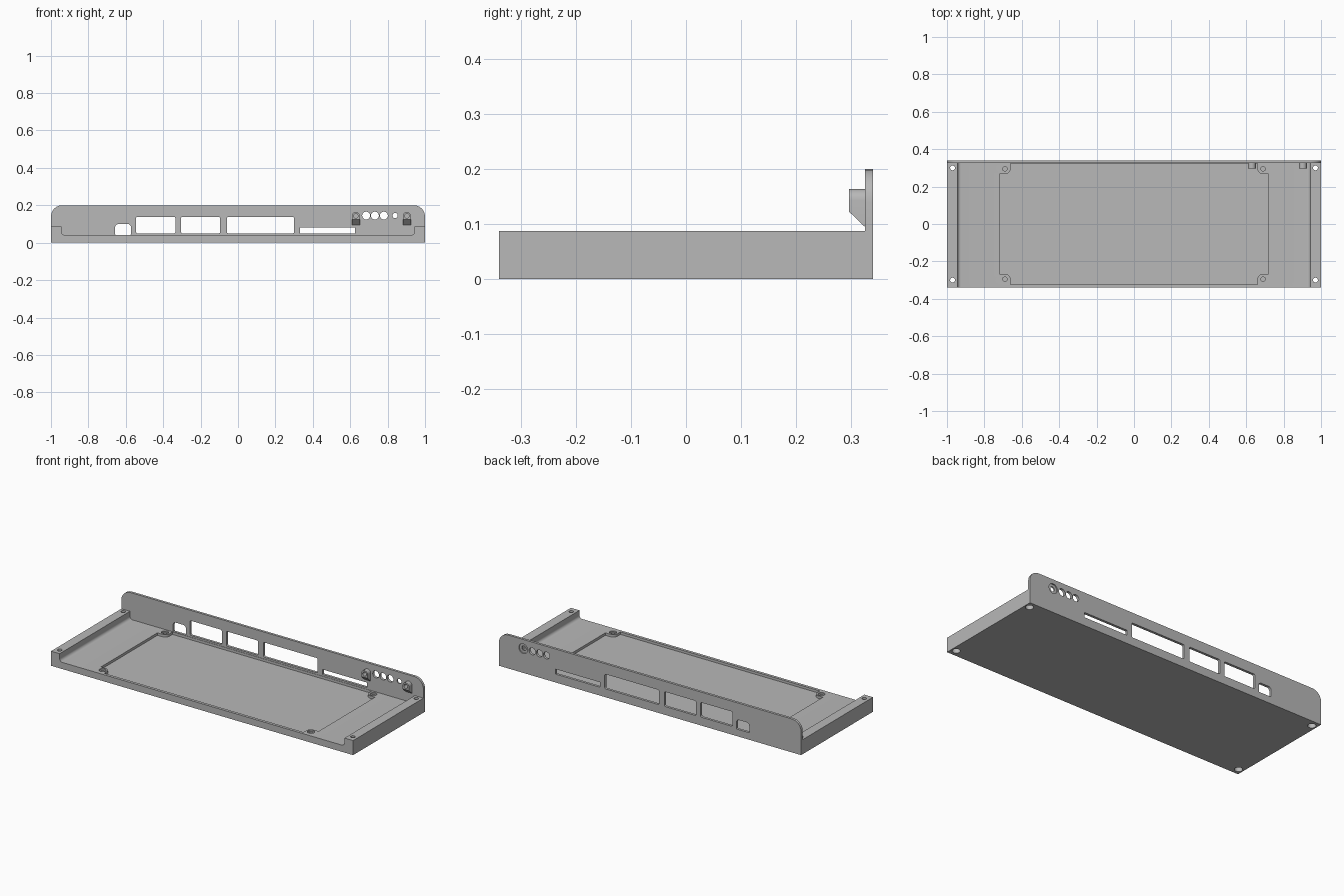
import bpy
import bmesh
import math
from mathutils import Vector

cube = bpy.data.objects.get("Cube")
if cube:
    bpy.data.objects.remove(cube, do_unlink=True)

grey = bpy.data.materials.new("matte grey")
grey.use_nodes = True
COLOUR = (0.48, 0.48, 0.48, 1)
grey.diffuse_color = COLOUR
grey.node_tree.nodes["Principled BSDF"].inputs["Base Color"].default_value = COLOUR


def outline(corners, steps=6):
    """Closed outline from (u, v, radius) corners, square ones may be rounded."""
    pts = []
    for i, (u, v, r) in enumerate(corners):
        p = Vector((u, v))
        if r == 0:
            pts.append(p)
            continue
        a = (Vector(corners[i - 1][:2]) - p).normalized()
        b = (Vector(corners[(i + 1) % len(corners)][:2]) - p).normalized()
        for k in range(steps + 1):
            t = math.pi / 2 * k / steps
            pts.append(p + r * ((1 - math.sin(t)) * a + (1 - math.cos(t)) * b))
    return pts


def rect(u0, u1, v0, v1, low=0, high=0):
    return outline([(u0, v0, low), (u1, v0, low), (u1, v1, high), (u0, v1, high)])


def circle(u, v, r, n=32):
    return [Vector((u + r * math.cos(math.tau * k / n), v + r * math.sin(math.tau * k / n)))
            for k in range(n)]


def prism(name, pts, axis, lo, hi):
    """Extrude a 2D outline along an axis between lo and hi."""
    place = {"x": lambda p, w: (w, p.x, p.y),
             "y": lambda p, w: (p.x, w, p.y),
             "z": lambda p, w: (p.x, p.y, w)}[axis]
    bm = bmesh.new()
    a = [bm.verts.new(place(p, lo)) for p in pts]
    b = [bm.verts.new(place(p, hi)) for p in pts]
    bm.faces.new(a)
    bm.faces.new(b)
    for i in range(len(pts)):
        j = (i + 1) % len(pts)
        bm.faces.new((a[i], a[j], b[j], b[i]))
    bmesh.ops.recalc_face_normals(bm, faces=bm.faces)
    mesh = bpy.data.meshes.new(name)
    bm.to_mesh(mesh)
    bm.free()
    mesh.materials.append(grey)
    ob = bpy.data.objects.new(name, mesh)
    bpy.context.collection.objects.link(ob)
    return ob


def combine(target, tool, operation):
    mod = target.modifiers.new("combine", "BOOLEAN")
    mod.operation = operation
    mod.solver = "EXACT"
    mod.object = tool
    bpy.context.view_layer.objects.active = target
    bpy.ops.object.modifier_apply(modifier=mod.name)
    bpy.data.objects.remove(tool, do_unlink=True)


def cut(target, pts, axis, lo, hi):
    combine(target, prism("cutter", pts, axis, lo, hi), "DIFFERENCE")


FRONT, INNER, BACK = -0.34, 0.325, 0.34
FLOOR, RAIL, TOP = 0.04, 0.087, 0.2

# Tray with raised side rails and filleted inner corners
tray = prism("panel_tray", outline([
    (-1, 0, 0), (1, 0, 0), (1, RAIL, 0), (0.943, RAIL, 0), (0.943, FLOOR, 0.018),
    (-0.943, FLOOR, 0.018), (-0.943, RAIL, 0), (-1, RAIL, 0)]), "y", FRONT, 0.332)

# Upright rear panel with rounded top corners
combine(tray, prism("rear_panel", rect(-1, 1, 0, TOP, 0, 0.06), "y", INNER, BACK), "UNION")

# Round-topped bosses on the rear panel, chamfered underneath
for x in (0.63, 0.903):
    boss = prism("rear_boss", rect(x - 0.021, x + 0.021, 0.09, 0.164, 0, 0.0209),
                 "y", 0.296, 0.332)
    cut(boss, [Vector(p) for p in ((0.276, 0.142), (0.276, 0.05), (INNER, 0.05), (INNER, 0.095))],
        "x", x - 0.1, x + 0.1)
    cut(boss, circle(x, 0.143, 0.012), "y", 0.28, 0.322)
    combine(tray, boss, "UNION")

# Shallow pocket with a rounded notch at each corner
X, XN, Y, YN = 0.72, 0.66, 0.323, 0.267
cut(tray, outline([
    (XN, -Y, 0), (XN, -YN, 0.028), (X, -YN, 0), (X, YN, 0), (XN, YN, 0.028), (XN, Y, 0),
    (-XN, Y, 0), (-XN, YN, 0.028), (-X, YN, 0), (-X, -YN, 0), (-XN, -YN, 0.028), (-XN, -Y, 0)]),
    "z", 0.025, 0.06)

# Holes mirrored to the four corners
for sx in (-1, 1):
    for sy in (-1, 1):
        x, y = sx * 0.69, sy * 0.295
        cut(tray, circle(x, y, 0.02), "z", 0.032, 0.06)
        cut(tray, circle(x, y, 0.012), "z", 0.012, 0.06)
        x, y = sx * 0.97, sy * 0.3
        cut(tray, circle(x, y, 0.013), "z", -0.05, 0.15)
        cut(tray, circle(x, y, 0.022), "z", -0.05, 0.035)

# Connector openings in the rear panel
for x0, x1, z0, z1, low, high in (
        (-0.657, -0.572, 0.042, 0.1, 0.004, 0.018),
        (-0.545, -0.335, 0.05, 0.138, 0.008, 0.008),
        (-0.305, -0.095, 0.05, 0.138, 0.008, 0.008),
        (-0.06, 0.3, 0.05, 0.138, 0.008, 0.008),
        (0.332, 0.625, 0.05, 0.08, 0, 0)):
    cut(tray, rect(x0, x1, z0, z1, low, high), "y", 0.31, 0.4)

# Round openings, the last one counterbored from behind
for x, r in ((0.685, 0.021), (0.732, 0.021), (0.78, 0.021), (0.84, 0.014)):
    cut(tray, circle(x, 0.145, r), "y", 0.3, 0.4)
cut(tray, circle(0.84, 0.145, 0.029), "y", 0.333, 0.4)

# Smooth fillets and bores, crisp edges elsewhere
bpy.ops.object.select_all(action="DESELECT")
tray.select_set(True)
bpy.context.view_layer.objects.active = tray
bpy.ops.object.shade_smooth_by_angle(angle=math.radians(30))
